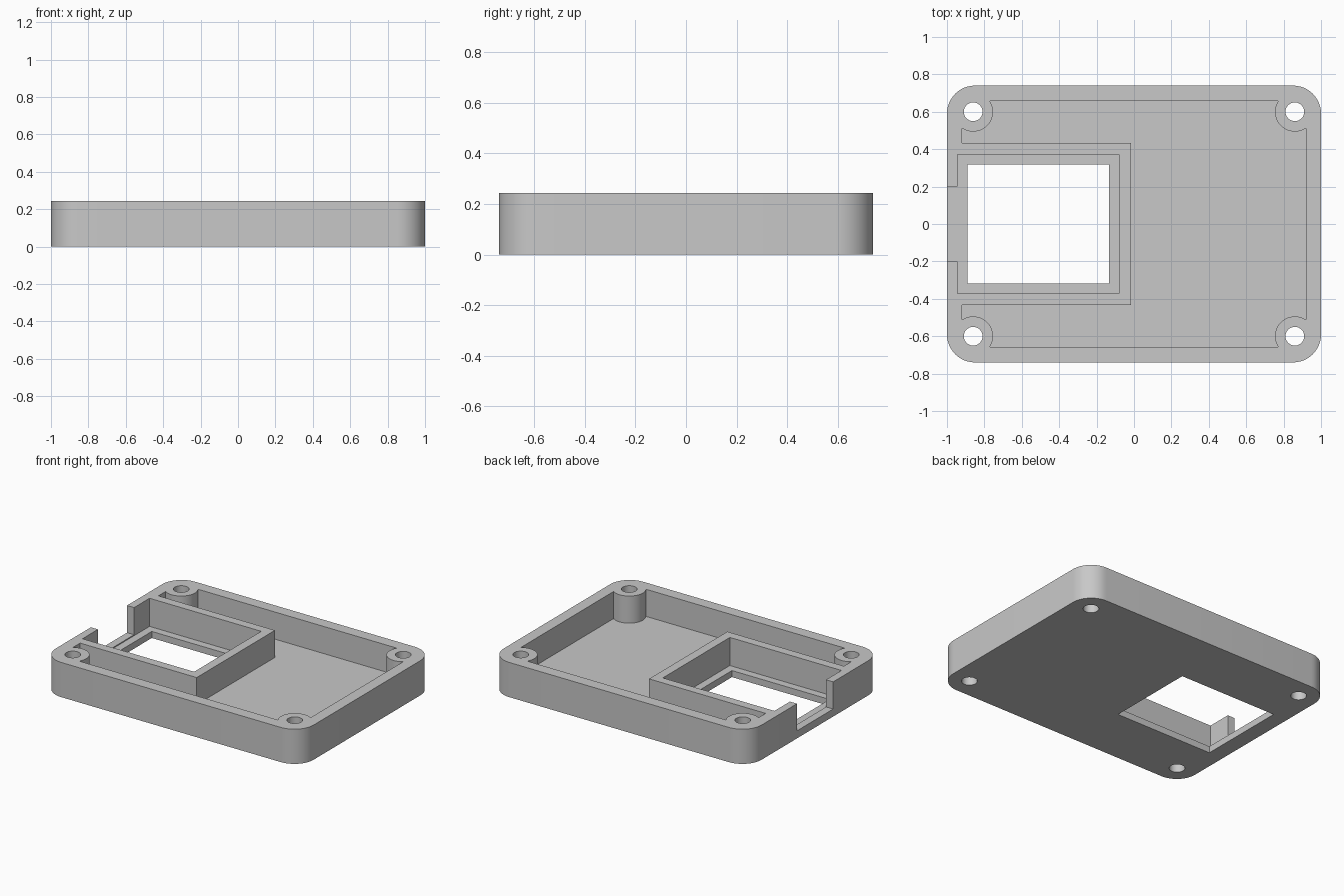
import bpy
import bmesh
import math

cube = bpy.data.objects.get("Cube")
if cube:
    bpy.data.objects.remove(cube, do_unlink=True)

HEIGHT, FLOOR, LEDGE, SILL = 0.243, 0.053, 0.046, 0.053
OVER = 0.1  # cutter overshoot
CORNERS = [(sx * 0.86, sy * 0.6) for sx in (-1, 1) for sy in (-1, 1)]


def prism(name, outline, z0, z1):
    """Closed solid from a counter-clockwise outline."""
    bm = bmesh.new()
    base = bm.faces.new([bm.verts.new((x, y, z0)) for x, y in outline])
    top = bmesh.ops.extrude_face_region(bm, geom=[base])["geom"]
    for v in top:
        if isinstance(v, bmesh.types.BMVert):
            v.co.z = z1
    bmesh.ops.recalc_face_normals(bm, faces=bm.faces)
    mesh = bpy.data.meshes.new(name)
    bm.to_mesh(mesh)
    bm.free()
    obj = bpy.data.objects.new(name, mesh)
    bpy.context.collection.objects.link(obj)
    return obj


def rect(x0, x1, y):
    return [(x0, -y), (x1, -y), (x1, y), (x0, y)]


def arc(cx, cy, r, start, sweep, n):
    return [(cx + r * math.cos(math.radians(start + sweep * i / n)),
             cy + r * math.sin(math.radians(start + sweep * i / n)))
            for i in range(n + 1)]


def rounded_rect(x, y, r):
    pts = []
    for i, (sx, sy) in enumerate([(1, 1), (-1, 1), (-1, -1), (1, -1)]):
        pts += arc(sx * (x - r), sy * (y - r), r, 90 * i, 90, 12)
    return pts


def circle(cx, cy, r):
    return arc(cx, cy, r, 0, 360, 48)[:-1]


def cut(target, cutter):
    """Subtract the cutter and discard it."""
    cutter.hide_render = True
    mod = target.modifiers.new("cut", "BOOLEAN")
    mod.operation, mod.solver, mod.object = "DIFFERENCE", "EXACT", cutter
    bpy.context.view_layer.objects.active = target
    bpy.ops.object.modifier_apply(modifier=mod.name)
    bpy.data.objects.remove(cutter, do_unlink=True)


# Solid tray with rounded corners
tray = prism("enclosure_tray", rounded_rect(1.0, 0.74, 0.15), 0, HEIGHT)

# Main cavity, leaving the display frame and the corner bosses standing
cavity = prism("cavity_cutter", rect(-0.92, 0.92, 0.658), FLOOR, HEIGHT + OVER)
cut(cavity, prism("frame_block", rect(-1.1, -0.017, 0.433), -OVER, HEIGHT + 2 * OVER))
for x, y in CORNERS:
    cut(cavity, prism("boss_block", circle(x, y, 0.106), -OVER, HEIGHT + 2 * OVER))
cut(tray, cavity)

# Display pocket, window through the floor, and slot with a raised sill in the side wall
cut(tray, prism("pocket_cutter", rect(-0.945, -0.08, 0.371), LEDGE, HEIGHT + OVER))
cut(tray, prism("window_cutter", rect(-0.89, -0.134, 0.317), -OVER, HEIGHT))
cut(tray, prism("slot_cutter", rect(-1.1, -0.9, 0.2), SILL, HEIGHT + OVER))

# Screw holes through the bosses
for x, y in CORNERS:
    cut(tray, prism("screw_hole_cutter", circle(x, y, 0.05), -OVER, HEIGHT + OVER))

# Plain grey material
grey = bpy.data.materials.new("plain grey")
grey.use_nodes = True
colour = (0.58, 0.58, 0.58, 1)
grey.diffuse_color = colour
grey.node_tree.nodes["Principled BSDF"].inputs["Base Color"].default_value = colour
tray.data.materials.clear()
tray.data.materials.append(grey)

# Smooth the curved walls and keep the edges sharp
bpy.ops.object.select_all(action="DESELECT")
tray.select_set(True)
bpy.context.view_layer.objects.active = tray
bpy.ops.object.shade_smooth_by_angle(angle=math.radians(30))
